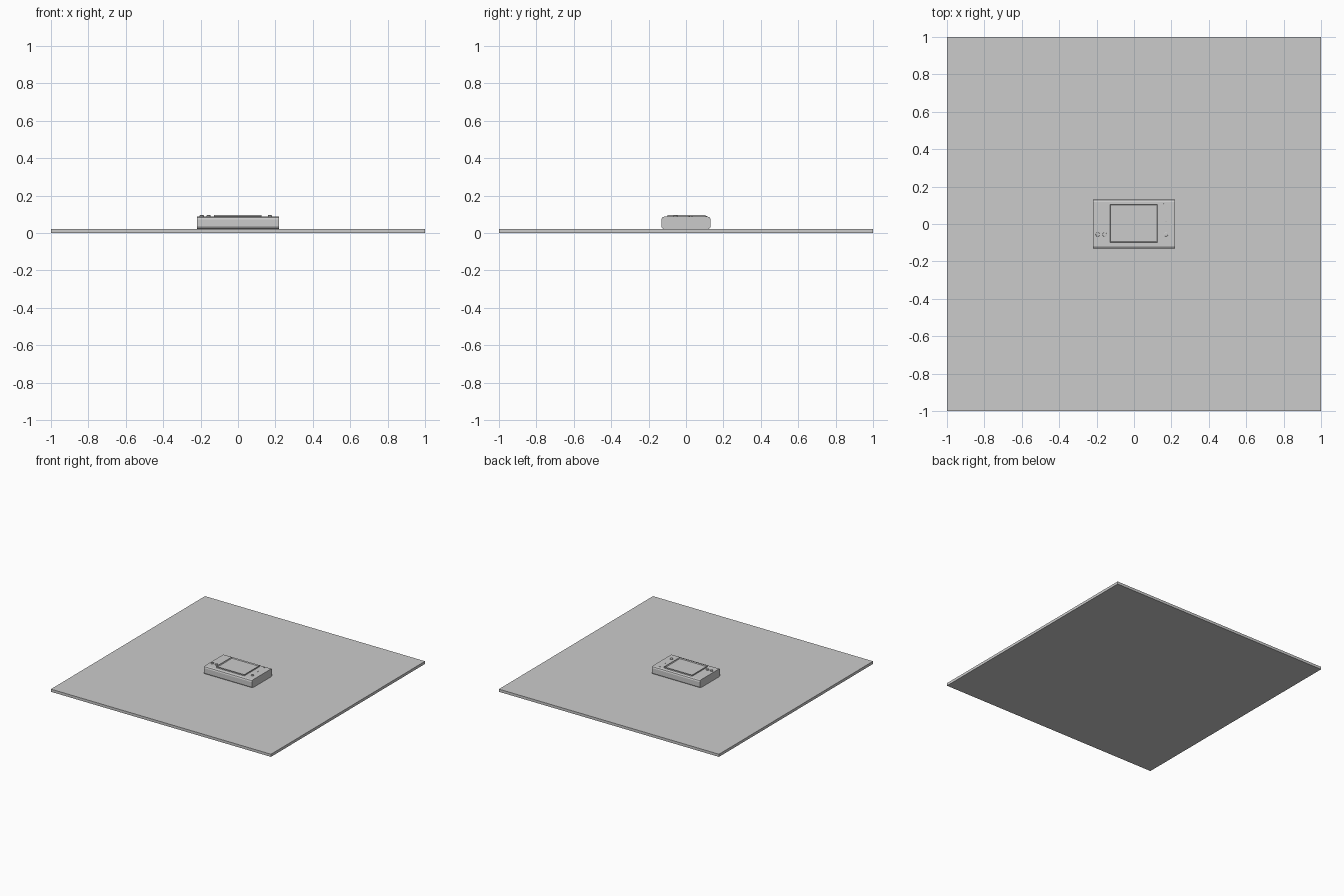
import bpy, bmesh

cube = bpy.data.objects.get("Cube")
if cube:
    bpy.data.objects.remove(cube)

grey = bpy.data.materials.new("plain grey")
grey.use_nodes = True
grey.diffuse_color = (0.6, 0.6, 0.6, 1)
grey.node_tree.nodes["Principled BSDF"].inputs["Base Color"].default_value = (0.6, 0.6, 0.6, 1)


def finish(name, bm):
    bmesh.ops.recalc_face_normals(bm, faces=bm.faces)
    mesh = bpy.data.meshes.new(name)
    bm.to_mesh(mesh)
    bm.free()
    mesh.materials.append(grey)
    ob = bpy.data.objects.new(name, mesh)
    bpy.context.collection.objects.link(ob)
    return ob


def box_mesh(x0, x1, y0, y1, z0, z1):
    bm = bmesh.new()
    bmesh.ops.create_cube(bm, size=1)
    bmesh.ops.scale(bm, vec=(x1 - x0, y1 - y0, z1 - z0), verts=bm.verts)
    bmesh.ops.translate(bm, vec=((x0 + x1) / 2, (y0 + y1) / 2, (z0 + z1) / 2), verts=bm.verts)
    return bm


def button(name, x, y, radius, top):
    bm = bmesh.new()
    bottom = 0.08
    bmesh.ops.create_cone(bm, cap_ends=True, segments=24, radius1=radius, radius2=radius, depth=top - bottom)
    bmesh.ops.translate(bm, vec=(x, y, (top + bottom) / 2), verts=bm.verts)
    ob = finish(name, bm)
    # softly rounded rim
    rim = ob.modifiers.new("rim", "BEVEL")
    rim.width = radius * 0.2
    rim.segments = 2


# Ground slab
finish("base_plate", box_mesh(-1, 1, -1, 1, 0, 0.022))

# Body with its long edges chamfered
bm = box_mesh(-0.218, 0.218, -0.132, 0.132, 0.022, 0.087)
long_edges = [e for e in bm.edges if abs(e.verts[0].co.x - e.verts[1].co.x) > 0.1]
bmesh.ops.bevel(bm, geom=long_edges, offset=0.014, segments=2, profile=0.5, affect="EDGES")
finish("body", bm)

# Screen surround: raised block with its top inset and sunk
bm = box_mesh(-0.129, 0.126, -0.098, 0.105, 0.08, 0.097)
top = max(bm.faces, key=lambda f: f.calc_center_median().z)
bmesh.ops.inset_region(bm, faces=[top], thickness=0.006)
bmesh.ops.translate(bm, vec=(0, 0, -0.008), verts=top.verts)
finish("screen", bm)

# Control buttons along the front, small ones at the right
for name, x in (("outer_button", -0.194), ("inner_button", -0.157), ("right_button", 0.171)):
    button(name, x, -0.056, 0.011, 0.095)
for name, x, y in (("small_button_front", 0.171, 0.018), ("small_button_middle", 0.163, 0.032),
                   ("small_button_back", 0.163, 0.108)):
    button(name, x, y, 0.004, 0.09)
